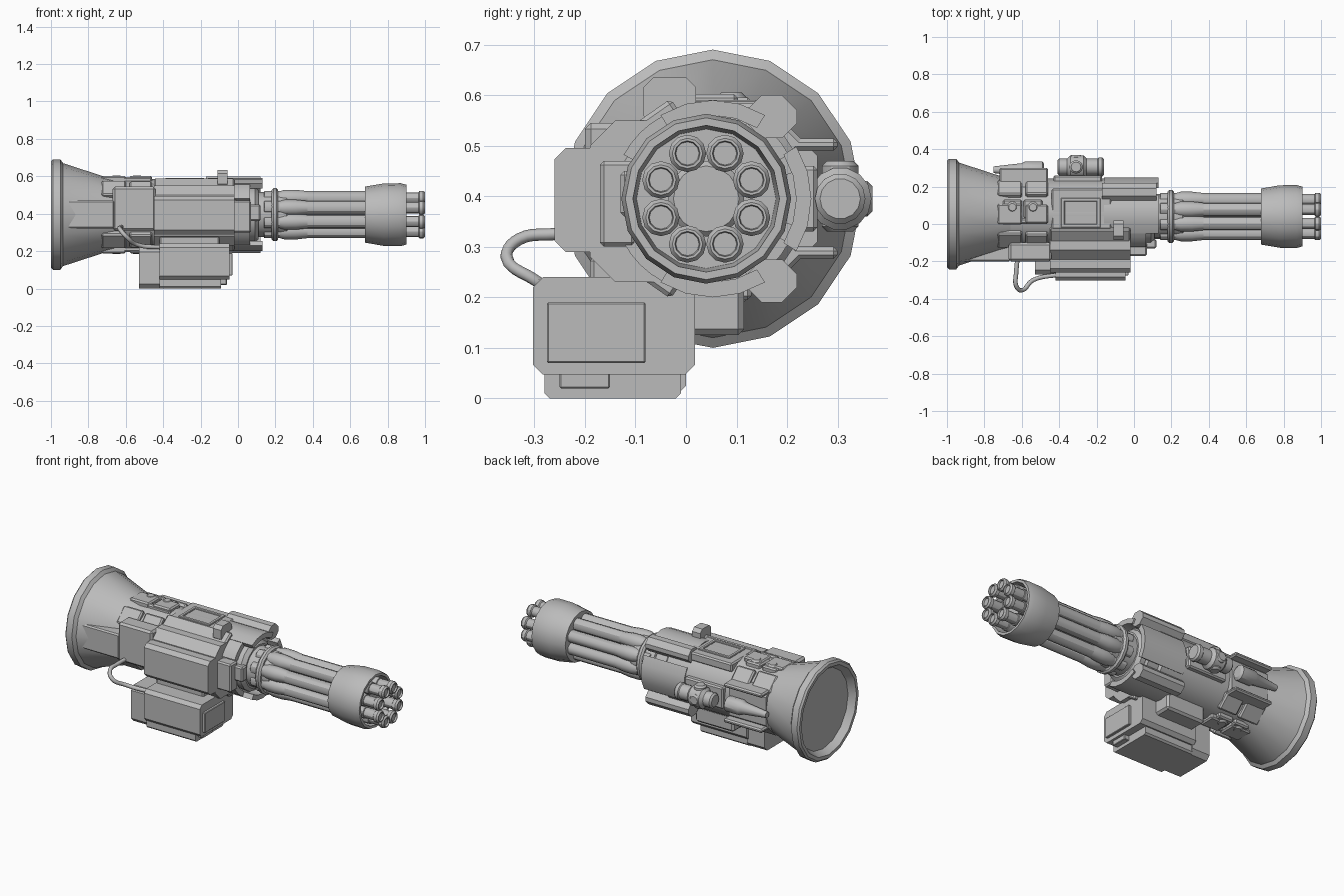
import bpy, bmesh
from math import pi, sin, cos, radians
from mathutils import Matrix, Vector

cube = bpy.data.objects.get("Cube")
if cube:
    bpy.data.objects.remove(cube)

# Main axis of the body, and the slightly offset axis of the barrel cluster
AXIS = Vector((0, .053, .395))
BORE = Vector((0, .04, .395))

grey = bpy.data.materials.new("gunmetal grey")
grey.use_nodes = True
grey.diffuse_color = (.5, .5, .5, 1)
shader = grey.node_tree.nodes["Principled BSDF"]
shader.inputs["Base Color"].default_value = grey.diffuse_color


def finish(name, bm):
    """Turn a bmesh into a named grey object with sharp corners kept."""
    bmesh.ops.recalc_face_normals(bm, faces=bm.faces)
    mesh = bpy.data.meshes.new(name)
    bm.to_mesh(mesh)
    bm.free()
    mesh.materials.append(grey)
    mesh.shade_smooth()
    mesh.set_sharp_from_angle(angle=radians(30))
    part = bpy.data.objects.new(name, mesh)
    bpy.context.collection.objects.link(part)
    return part


def lathe(name, profile, sides=16, origin=AXIS, direction="X"):
    """Revolve (position, radius) pairs round a line; the ends are capped."""
    bm = bmesh.new()
    rings = []
    for position, radius in profile:
        ring = []
        for i in range(sides):
            angle = 2 * pi * i / sides
            u, v = radius * cos(angle), radius * sin(angle)
            spot = {"X": (position, u, v), "Y": (u, position, v), "Z": (u, v, position)}
            ring.append(bm.verts.new(Vector(spot[direction]) + Vector(origin)))
        rings.append(ring)
    for ring, following in zip(rings, rings[1:]):
        for i in range(sides):
            j = (i + 1) % sides
            bm.faces.new((ring[i], ring[j], following[j], following[i]))
    bm.faces.new(rings[0])
    bm.faces.new(rings[-1])
    return finish(name, bm)


def tube(name, start, end, radius, chamfer=.01, **options):
    """Straight cylinder with chamfered rims."""
    inner = radius - chamfer
    profile = [(start, inner), (start + chamfer, radius), (end - chamfer, radius), (end, inner)]
    return lathe(name, profile, **options)


def box(name, x, y, z, chamfer=.008, along="XYZ"):
    """Block between limits; only edges running along the given axes are chamfered."""
    bm = bmesh.new()
    bmesh.ops.create_cube(bm, size=1)
    for vert in bm.verts:
        vert.co = [(low + high) / 2 + c * (high - low) for (low, high), c in zip((x, y, z), vert.co)]
    edges = []
    for edge in bm.edges:
        span = edge.verts[0].co - edge.verts[1].co
        if any(abs(span["XYZ".index(axis)]) > 0 for axis in along):
            edges.append(edge)
    bmesh.ops.bevel(bm, geom=edges, offset=chamfer, segments=1, profile=.5, affect="EDGES")
    return finish(name, bm)


def radial_block(name, x, height, width, angle):
    """Block standing on the main axis at an angle from the model's back."""
    block = box(name, x, (.15, height), (-width / 2, width / 2))
    block.data.transform(Matrix.Translation(AXIS) @ Matrix.Rotation(radians(angle), 4, "X"))


def arc_plate(name, x, radius, middle, spread, centre=AXIS, steps=4):
    """Curved armour plate following an axis."""
    bm = bmesh.new()
    outline = []
    for r, order in ((radius, range(steps + 1)), (radius - .03, range(steps, -1, -1))):
        for i in order:
            angle = radians(middle + spread * (i / steps - .5))
            outline.append(bm.verts.new((x[0], centre.y + r * cos(angle), centre.z + r * sin(angle))))
    result = bmesh.ops.extrude_face_region(bm, geom=[bm.faces.new(outline)])
    for item in result["geom"]:
        if isinstance(item, bmesh.types.BMVert):
            item.co.x = x[1]
    finish(name, bm)


# Rear bell with a recessed back
lathe("rear_bell", [(-.96, .24), (-1, .265), (-1, .285), (-.99, .295), (-.95, .295),
                    (-.935, .275), (-.72, .205), (-.66, .19)])
box("bell_side_fin", (-.93, -.66), (-.2, -.1), (.32, .47))

# Main body and front collar
tube("rear_body", -.74, -.4, .19)
tube("main_body", -.46, 0, .19, chamfer=.02)
tube("front_collar", -.02, .11, .15, chamfer=.02, origin=BORE)
tube("collar_neck", .1, .27, .12, origin=BORE)
tube("clamp_ring", .18, .215, .142, origin=BORE)

# Armour round the rear body and the front collar
for angle in range(0, 360, 45):
    arc_plate("collar_plate", (-.03, .065), .185, angle, 34, centre=BORE)
    if angle:
        radial_block("rear_rib", (-.73, -.6), .207, .11, angle)
        radial_block("rear_rib_front", (-.58, -.46), .207, .1, angle)
for angle in (0, 90, 270):
    arc_plate("front_guard", (-.16, .13), .195, angle, 64)
for angle in (125, 235):
    radial_block("shoulder_block", (-.45, -.02), .21, .09, angle)

# Bolted pads above and below the rear body
for side in (1, -1):
    for x in (-.65, -.54):
        pad = sorted(AXIS.z + side * offset for offset in (.15, .2))
        box("bolted_pad", (x - .05, x + .05), (.03, .13), pad)
        bolt = sorted(AXIS.z + side * offset for offset in (.17, .21))
        tube("pad_bolt", *bolt, .03, sides=12, origin=(x, .09, 0), direction="Z")
    box("pad_rail", (-.73, -.46), (0, .03), pad)

# Top details
box("top_hatch_base", (-.44, -.12), (-.03, .19), (.53, .583))
for x in (-.38, -.19):
    box("hatch_edge", (x - .01, x + .01), (-.02, .14), (.57, .59), .003)
for y in (-.01, .13):
    box("hatch_edge", (-.38, -.19), (y - .01, y + .01), (.57, .59), .003)
box("sight_block", (-.11, -.055), (-.085, .02), (.54, .635), .02, "X")

# Side brackets above and below the axis
for side in (1, -1):
    edges = sorted(AXIS.z + side * offset for offset in (.12, .205))
    box("side_bracket", (-.17, .12), (.12, .22), edges, .03, "X")
    flange = AXIS.z + side * .107
    box("fairing_flange", (-.72, -.46), (.18, .3), (flange - .012, flange + .012))

# Right side armour
box("side_panel", (-.45, -.02), (-.26, -.1), (.29, .495), .022, "X")
box("side_panel_back", (-.45, -.02), (-.19, 0), (.23, .55), .05, "X")
box("side_rear_panel", (-.67, -.44), (-.2, -.1), (.31, .545), .012)
box("side_front_tab", (-.03, .07), (-.17, -.1), (.3, .47))
box("side_clip", (.06, .12), (-.13, -.08), (.36, .45))

# Underside and ammunition box
box("belly_block", (-.4, -.14), (0, .115), (.125, .23), .012)
box("ammo_neck", (-.42, -.1), (-.19, .02), (.2, .28))
box("ammo_box", (-.42, -.045), (-.303, .018), (.047, .24), .02, "X")
box("ammo_box_base", (-.42, -.09), (-.28, -.01), (0, .07), .01, "X")
box("ammo_box_rear", (-.53, -.41), (-.27, 0), (0, .22), .025, "X")
box("ammo_box_front_plate", (-.06, -.03), (-.275, -.08), (.07, .19), .003)
box("ammo_box_latch", (-.1, -.06), (-.25, -.15), (.02, .06), .003)

# Feed cable
curve = bpy.data.curves.new("feed_cable", "CURVE")
curve.dimensions = "3D"
curve.bevel_depth = .012
curve.bevel_resolution = 2
curve.resolution_u = 5
path = [(-.62, -.16, .33), (-.63, -.26, .325), (-.63, -.33, .315), (-.6, -.355, .28),
        (-.54, -.3, .235), (-.4, -.27, .22)]
spline = curve.splines.new("BEZIER")
spline.bezier_points.add(len(path) - 1)
for point, spot in zip(spline.bezier_points, path):
    point.co = spot
    point.handle_left_type = point.handle_right_type = "AUTO"
curve.materials.append(grey)
bpy.context.collection.objects.link(bpy.data.objects.new("feed_cable", curve))

# Left side pivot
pivot = Vector((-.31, .305, AXIS.z))
side_line = Vector((0, pivot.y, pivot.z))
tube("pivot_barrel", -.41, -.17, .045, sides=14, origin=side_line)
tube("pivot_hub", -.36, -.25, .062, chamfer=.02, sides=14, origin=side_line)
tube("pivot_collar", -.2, -.16, .05, sides=14, origin=side_line)
tube("pivot_post", -.065, .075, .036, sides=12, origin=pivot, direction="Z")
tube("pivot_cap", 0, .064, .035, sides=12, origin=pivot, direction="Y")
box("pivot_mount", (-.43, -.17), (.2, .26), (.33, .46))

# Left rear fairing with a tapered tube
box("rear_fairing", (-.72, -.47), (.15, .26), (.28, .51), .03, "X")
lathe("fairing_tube", [(-.75, .018), (-.6, .035), (-.58, .045), (-.49, .045), (-.48, .03)],
      sides=12, origin=side_line - Vector((0, .015, 0)))

# Rotating barrels
for i in range(8):
    angle = pi / 8 + i * pi / 4
    line = BORE + Vector((0, cos(angle), sin(angle))) * .097
    tube("barrel", .14, .9, .036, chamfer=.002, sides=12, origin=line)
    lathe("barrel_sleeve", [(.22, .035), (.25, .043), (.31, .043), (.38, .035)], sides=12, origin=line)
    tube("barrel_end", .88, .98, .03, chamfer=.002, sides=12, origin=line)
    lathe("barrel_tip", [(.965, .03), (.97, .037), (.99, .037), (1, .03), (1, .025), (.99, .023)],
          sides=12, origin=line)
tube("barrel_core", .2, .88, .075, origin=BORE)

# Muzzle shroud, open at the front
lathe("muzzle_shroud", [(.68, .125), (.68, .15), (.78, .167), (.87, .168), (.9, .16),
                        (.9, .145), (.78, .138)], origin=BORE)
